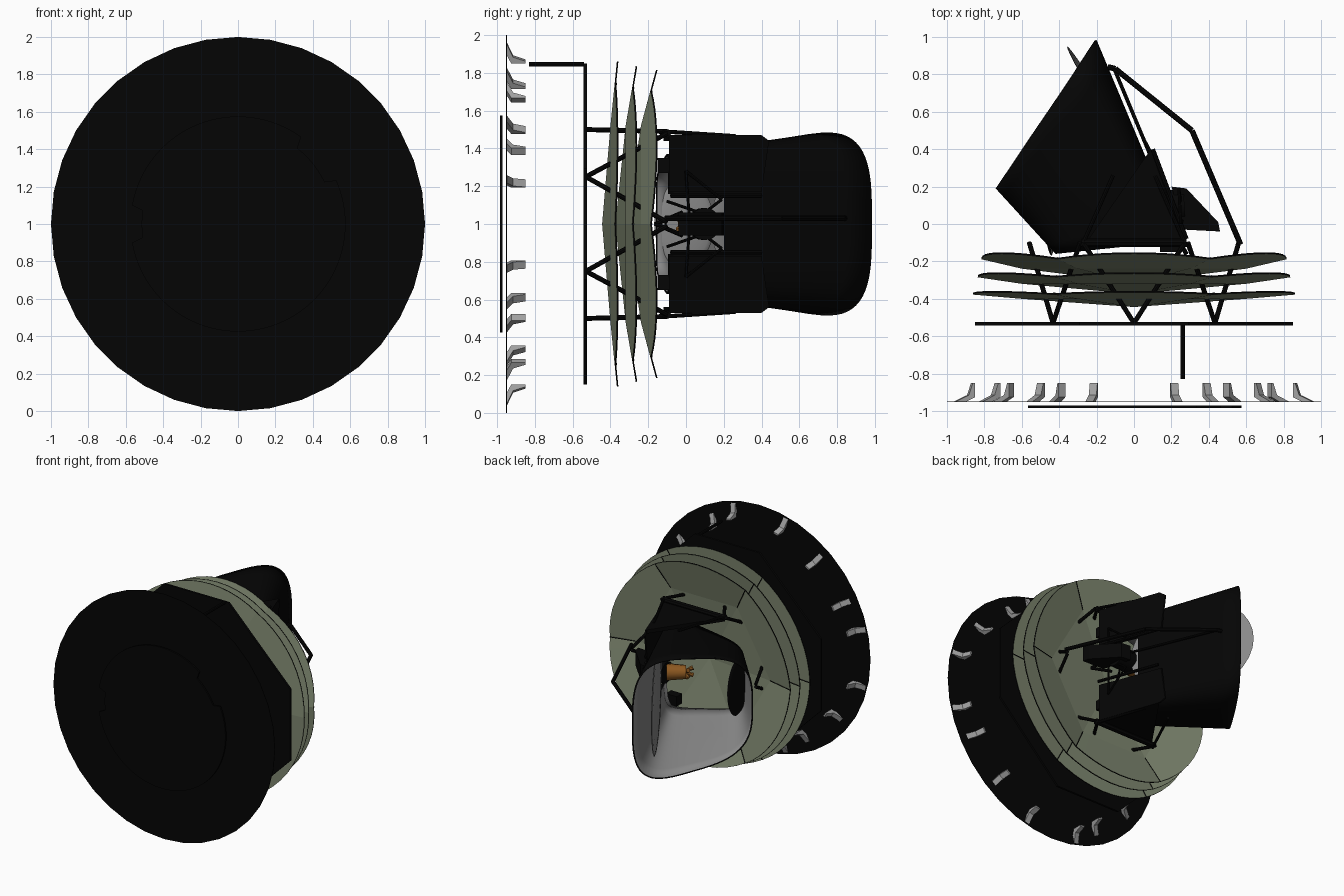
import bpy, bmesh
from math import sin, cos, radians, pi, copysign
from mathutils import Vector, Matrix

old = bpy.data.objects.get("Cube")
if old:
    bpy.data.objects.remove(old, do_unlink=True)

MID = Vector((0, 0, 1))  # everything is laid out around this axis point


def material(name, colour):
    m = bpy.data.materials.new(name)
    m.use_nodes = True
    m.diffuse_color = (*colour, 1)
    m.node_tree.nodes["Principled BSDF"].inputs["Base Color"].default_value = (*colour, 1)
    return m


BLACK = material("black", (0.0015, 0.0015, 0.0015))
GREEN = material("grey green", (0.22, 0.255, 0.17))
GREY = material("mid grey", (0.25, 0.25, 0.25))
LIGHT = material("light grey", (0.36, 0.36, 0.36))
ORANGE = material("burnt orange", (0.27, 0.10, 0.015))


def finish(name, bm, *mats, smooth=False):
    mesh = bpy.data.meshes.new(name)
    bm.to_mesh(mesh)
    bm.free()
    ob = bpy.data.objects.new(name, mesh)
    ob.location = MID
    bpy.context.collection.objects.link(ob)
    for m in mats:
        mesh.materials.append(m)
    if smooth:
        bpy.ops.object.select_all(action="DESELECT")
        ob.select_set(True)
        bpy.context.view_layer.objects.active = ob
        bpy.ops.object.shade_smooth_by_angle(angle=radians(35))
    return ob


def prism(name, points, push, mat):
    """Flat outline pushed along a vector."""
    bm = bmesh.new()
    face = bm.faces.new([bm.verts.new(p) for p in points])
    out = bmesh.ops.extrude_face_region(bm, geom=[face])["geom"]
    bmesh.ops.translate(bm, vec=push, verts=[v for v in out if isinstance(v, bmesh.types.BMVert)])
    bmesh.ops.recalc_face_normals(bm, faces=bm.faces)
    return finish(name, bm, mat)


def rods(name, paths, radius, mat=BLACK, sides=8, taper=1):
    """One object of straight round bars that follow the given paths."""
    bm = bmesh.new()
    for path in paths:
        for a, b in zip(path, path[1:]):
            a, b = Vector(a), Vector(b)
            d = b - a
            mat4 = Matrix.Translation((a + b) / 2) @ d.to_track_quat("Z", "Y").to_matrix().to_4x4()
            bmesh.ops.create_cone(bm, cap_ends=True, segments=sides, radius1=radius,
                                  radius2=radius * taper, depth=d.length, matrix=mat4)
    return finish(name, bm, mat, smooth=True)


def polar(r, deg, y):
    return Vector((r * cos(radians(deg)), y, r * sin(radians(deg))))


# Large sun-facing disc
prism("solar_disc", [polar(1, deg, -0.953) for deg in range(0, 360, 10)], (0, 0.005, 0), BLACK)

# Smaller front panel with two notches in its rim
outline = []
for deg in range(0, 360, 2):
    notched = abs(deg - 180) < 9 or 25 < deg < 53
    outline.append(polar(0.515 if notched else 0.575, deg, -0.985))
prism("front_panel", outline, (0, 0.014, 0), BLACK)

# Boomerang brackets on the back of the disc, repeated each quarter turn
profile = [(0.96, -0.948), (0.89, -0.915), (0.868, -0.85), (0.855, -0.85), (0.855, -0.925), (0.90, -0.948)]
for quarter in range(4):
    for k, (deg, shift) in enumerate(((14, 0.025), (37, -0.035), (62, -0.035), (76, 0.025))):
        a = deg + 90 * quarter
        side = polar(0.021, a + 90, 0)
        prism(f"bracket_{quarter}_{k}", [polar(r + shift, a, y) - side for r, y in profile], side * 2, LIGHT)

# Eight-sided base plate with long diagonals, and the antenna mast
corners = []
for quarter in range(4):
    for turn in (-19, 19):
        corners.append(polar(0.85 / cos(radians(19)), 90 * quarter + turn, -0.543))
prism("octagon_plate", corners, (0, 0.018, 0), BLACK)
rods("antenna_mast", [[(0.26, -0.83, 0.845), (0.26, -0.54, 0.845)]], 0.012)


# Three folded heat shields: shallow core, six flaring facets, round rim
def shield(name, radius, rim_y, slope, core_y):
    flat, seg = 0.52, 10
    hex_y = rim_y - slope * (radius - flat)
    bm = bmesh.new()
    centre = bm.verts.new((0, core_y, 0))
    inner, outer = [], []
    for i in range(6 * seg):
        deg = 360 * i / (6 * seg)
        c = cos(radians(deg % 60 - 30))
        inner.append(bm.verts.new(polar(flat / c, deg, hex_y)))
        outer.append(bm.verts.new(polar(radius, deg, hex_y + slope * (radius * c - flat))))
    for i in range(6 * seg):
        j = (i + 1) % (6 * seg)
        bm.faces.new((centre, inner[j], inner[i]))
        bm.faces.new((inner[i], inner[j], outer[j], outer[i]))
    lift = Vector((0, 0.004, 0))
    creases = [[inner[i].co + lift, outer[i].co + lift] for i in range(0, 6 * seg, seg)]
    bmesh.ops.recalc_face_normals(bm, faces=bm.faces)
    ob = finish(name, bm, GREEN, BLACK)
    thick = ob.modifiers.new("thickness", "SOLIDIFY")
    thick.thickness, thick.offset, thick.material_offset_rim = 0.008, 0, 1
    rods(name + "_creases", creases, 0.004, sides=6)


shield("lower_shield", 0.86, -0.362, 0.10, -0.44)
shield("middle_shield", 0.835, -0.262, 0.17, -0.37)
shield("upper_shield", 0.815, -0.155, 0.27, -0.31)

# Six two-legged supports that meet at a hexagon of nodes
legs = []
for k in range(6):
    a = 30 + 60 * k
    legs.append([polar(0.56, a - 29, -0.10), polar(0.5, a, -0.53), polar(0.56, a + 29, -0.10)])
rods("support_legs", legs, 0.013)
rods("support_beams", [[(-0.28, -0.1, s * 0.48), (0.28, -0.1, s * 0.48)] for s in (-1, 1)], 0.022)
rods("tube_stays", [[(x, -0.12, s * 0.49), (x * 0.4, 0.26, s * 0.465)] for s in (-1, 1) for x in (-0.28, 0.28)], 0.011)

# Baffle tube: flares from a narrow rounded base to a slanted oval mouth
COUNT = 64


def power(v, e):
    return copysign(abs(v) ** e, v)


def ring(start, end, half, narrow, e):
    start, end = Vector(start), Vector(end)
    pts = []
    for i in range(COUNT):
        t = 2 * pi * (i + 0.5) / COUNT
        s = 0.5 - 0.5 * power(cos(t), e)
        p = start.lerp(end, s)
        p.z = half * (narrow + (1 - narrow) * s) * power(sin(t), e)
        pts.append(p)
    return pts


base = ring((-0.42, -0.16, 0), (0.25, -0.09, 0), 0.40, 0.66, 0.35)
mouth = ring((-0.74, 0.19, 0), (-0.20, 0.985, 0), 0.53, 0.76, 0.6)
bm = bmesh.new()
rows = []
for v in range(9):
    rows.append([bm.verts.new(a.lerp(b, v / 8)) for a, b in zip(base, mouth)])
for low, high in zip(rows, rows[1:]):
    for i in range(COUNT):
        j = (i + 1) % COUNT
        bm.faces.new((low[i], low[j], high[j], high[i]))
bm.normal_update()
middle = Vector((-0.25, 0.2, 0))
if sum(f.normal.dot(f.calc_center_median() - middle) for f in bm.faces) < 0:
    bmesh.ops.reverse_faces(bm, faces=bm.faces)
tube = finish("baffle_tube", bm, BLACK, GREY, smooth=True)
wall = tube.modifiers.new("wall", "SOLIDIFY")
wall.thickness, wall.offset, wall.material_offset = 0.012, -1, 1

# Access notch in the side wall of the tube
cutter = prism("notch_cutter", [(0.02, -0.3, -0.16), (0.5, -0.3, -0.16), (0.5, 0.2, -0.16), (0.02, 0.2, -0.16)],
               (0, 0, 0.32), BLACK)
cutter.hide_render = True
cutter.hide_set(True)
cut = tube.modifiers.new("notch", "BOOLEAN")
cut.operation, cut.solver, cut.object = "DIFFERENCE", "EXACT", cutter

# Wedge-shaped shoulders above and below the tube, with a side skirt each
for label, s in (("upper", 1), ("lower", -1)):
    prism(label + "_shoulder", [(0.07, 0.43, s * 0.44), (0.09, 0.40, s * 0.47), (0.26, -0.09, s * 0.47),
                                (-0.27, -0.12, s * 0.47), (-0.27, -0.12, s * 0.44), (0.26, -0.09, s * 0.44)][1:4],
          (0, 0, -s * 0.03), BLACK)
    prism(label + "_skirt", [(0.07, 0.44, s * 0.44), (0.09, 0.40, s * 0.47), (0.262, -0.09, s * 0.47),
                             (0.262, -0.09, s * 0.17), (0.075, 0.40, s * 0.17)], (-0.012, 0, 0), BLACK)


# Mirrors: thin oval lenses, the back of the small one is black
def mirror(name, centre, along, half_along, half_z, black_back):
    u = Vector((*along, 0)).normalized()
    w = Vector((0, 0, 1))
    n = u.cross(w)
    frame = Matrix((u * half_along, w * half_z, n * 0.022)).transposed().to_4x4()
    bm = bmesh.new()
    bmesh.ops.create_uvsphere(bm, u_segments=32, v_segments=12, radius=1,
                              matrix=Matrix.Translation(centre) @ frame)
    bmesh.ops.recalc_face_normals(bm, faces=bm.faces)
    bm.normal_update()
    for f in bm.faces:
        f.material_index = int(black_back and f.normal.x < 0)
    finish(name, bm, GREY, BLACK, smooth=True)


mirror("primary_mirror", (-0.11, 0.54, 0), (-0.52, 0.86), 0.48, 0.40, False)
mirror("secondary_mirror", (-0.46, -0.01, 0), (-0.12, 1), 0.16, 0.23, True)

# Focal instrument: orange body, small horns, dark rear drum
rods("instrument_body", [[(0.12, 0.08, 0), (0.0, 0.0, 0)]], 0.065, ORANGE, 12, 0.8)
rods("feed_horns", [[(0.02, 0.01, 0), (-0.035, y, z)] for y in (-0.04, 0.02) for z in (-0.03, 0.03)], 0.010, ORANGE, 8, 1.8)
rods("instrument_drum", [[(0.11, 0.09, 0), (0.27, 0.10, 0)]], 0.085, BLACK, 20)

# Electronics wedge and rails outside the tube
prism("electronics_wedge", [(0.20, 0.20, -0.06), (0.28, 0.19, -0.06), (0.45, 0.01, -0.06),
                            (0.46, -0.04, -0.06), (0.27, -0.03, -0.06)], (0, 0, 0.12), BLACK)
for label, s in (("upper", 1), ("lower", -1)):
    rods(label + "_rail", [[(0.10, 0.40, s * 0.15), (0.28, -0.08, s * 0.15)]], 0.012)
    rods(label + "_truss", [[(0.25, 0.0, s * 0.28), (0.24, 0.19, s * 0.13), (0.26, 0.02, 0), (0.25, 0.0, s * 0.28)],
                            [(0.1, -0.1, s * 0.12), (0.25, 0.19, s * 0.02)]], 0.008)
    prism(label + "_foot_box", [(0.14, -0.15, s * 0.27), (0.24, -0.15, s * 0.27), (0.24, -0.08, s * 0.27),
                                (0.14, -0.08, s * 0.27)], (0, 0, s * 0.08), BLACK)
rods("instrument_mount", [[(0.28, -0.16, 0), (0.2, -0.02, z)] for z in (-0.06, 0.06)], 0.012)

# Bent pipe from the support node to the tube wall
rods("cooling_pipe", [[(0.57, -0.11, 0.03), (0.31, 0.50, 0.03), (-0.10, 0.83, 0.03), (-0.14, 0.84, 0.03)]], 0.015)
rods("wall_pipe", [[(-0.11, 0.84, 0.03), (0.27, -0.07, 0.03)]], 0.010)
